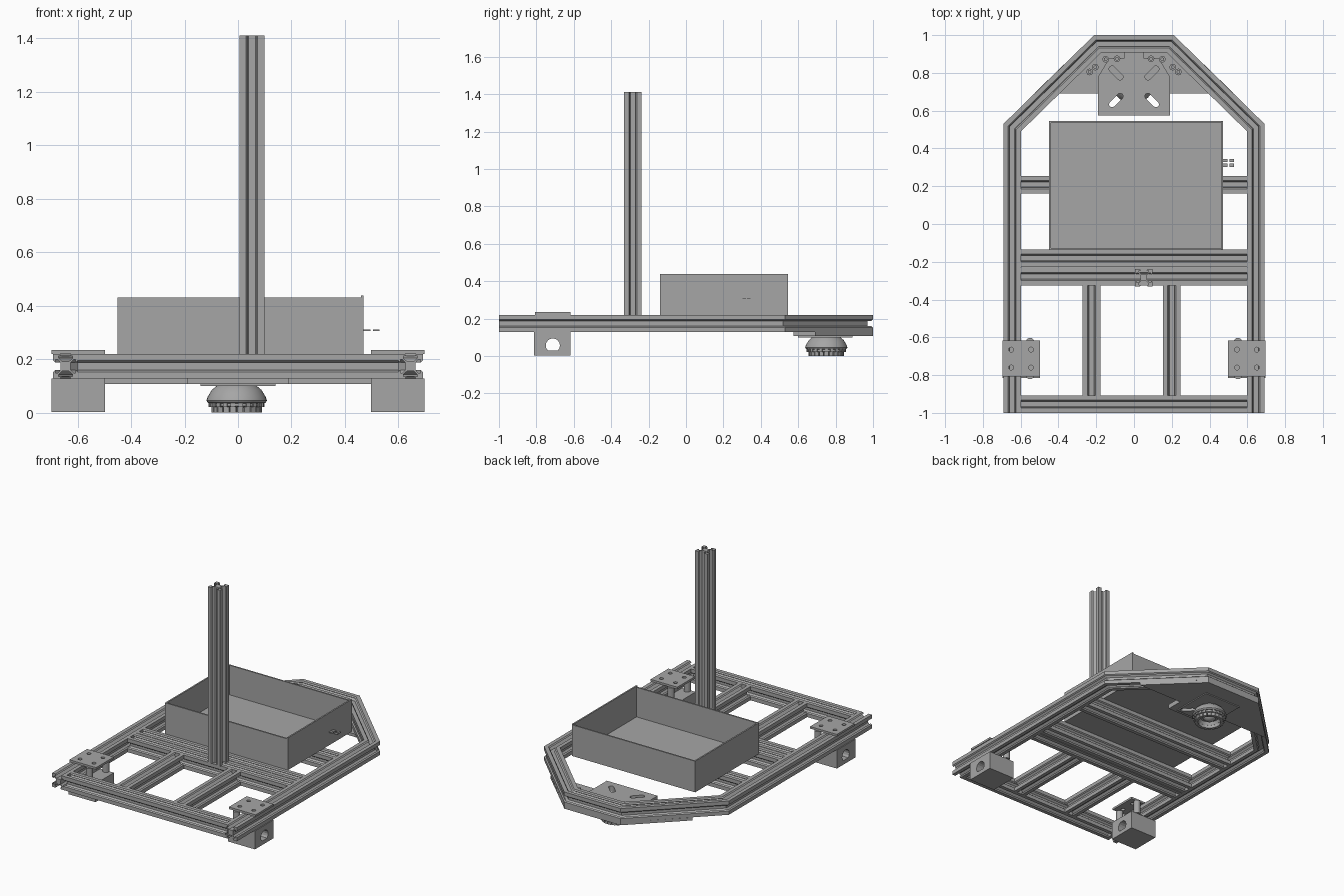
import bpy, bmesh, math
from mathutils import Vector, Matrix

if "Cube" in bpy.data.objects:
    bpy.data.objects.remove(bpy.data.objects["Cube"])

metal = bpy.data.materials.new("plain grey")
GREY = (0.38, 0.38, 0.38, 1)
metal.use_nodes = True
metal.diffuse_color = GREY
metal.node_tree.nodes["Principled BSDF"].inputs["Base Color"].default_value = GREY

HALF = 0.0465              # half width of a rail
MID = 0.1735               # height of the rail centres
LOW, HIGH = MID - HALF, MID + HALF


def finish(bm, name):
    bmesh.ops.recalc_face_normals(bm, faces=bm.faces)
    mesh = bpy.data.meshes.new(name)
    bm.to_mesh(mesh)
    bm.free()
    mesh.materials.append(metal)
    obj = bpy.data.objects.new(name, mesh)
    bpy.context.collection.objects.link(obj)
    return obj


def add_box(bm, x0, x1, y0, y1, z0, z1):
    size = Matrix.Diagonal((x1 - x0, y1 - y0, z1 - z0, 1))
    place = Matrix.Translation(((x0 + x1) / 2, (y0 + y1) / 2, (z0 + z1) / 2))
    bmesh.ops.create_cube(bm, size=1, matrix=place @ size)


def slot_profile():
    """Square rail section with a flared slot in each side."""
    side = [(1, -.46), (.82, -.31), (.82, -.55), (.65, -.55), (.39, -.285)]
    side += [(x, -y) for x, y in reversed(side)] + [(1, 1)]
    points = []
    for turn in range(4):
        spin = Matrix.Rotation(turn * math.pi / 2, 2)
        points += [spin @ Vector(p) * HALF for p in side]
    return points


def rail(name, path):
    """Sweep the slotted section along a path with mitred corners."""
    path = [Vector(p) for p in path]
    steps = [(b - a).normalized() for a, b in zip(path, path[1:])]
    up = Vector((0, 0, 1)) if abs(steps[0].z) < .5 else Vector((0, 1, 0))
    bm = bmesh.new()
    rings = []
    for i, point in enumerate(path):
        before, after = steps[max(i - 1, 0)], steps[min(i, len(steps) - 1)]
        along = (before + after).normalized()
        across = along.cross(up) / along.dot(after)
        rings.append([bm.verts.new(point + across * u + up * v)
                      for u, v in slot_profile()])
    n = len(rings[0])
    for a, b in zip(rings, rings[1:]):
        for k in range(n):
            bm.faces.new((a[k], a[(k + 1) % n], b[(k + 1) % n], b[k]))
    bm.faces.new(rings[0])
    bm.faces.new(rings[-1])
    return finish(bm, name)


def prism(name, loops, low, high, sideways=False):
    """Extrude an outline with holes, along z or along x."""
    bm = bmesh.new()
    for loop in loops:
        verts = [bm.verts.new((low, u, v) if sideways else (u, v, low)) for u, v in loop]
        for a, b in zip(verts, verts[1:] + verts[:1]):
            bm.edges.new((a, b))
    bmesh.ops.triangle_fill(bm, edges=bm.edges[:], use_beauty=True)
    new = bmesh.ops.extrude_face_region(bm, geom=bm.faces[:])["geom"]
    shift = Vector((high - low, 0, 0) if sideways else (0, 0, high - low))
    bmesh.ops.translate(bm, vec=shift, verts=[g for g in new if isinstance(g, bmesh.types.BMVert)])
    return finish(bm, name)


def rect(x0, x1, y0, y1):
    return [(x0, y0), (x1, y0), (x1, y1), (x0, y1)]


def ring(x, y, r, n=16):
    return [(x + r * math.cos(2 * math.pi * k / n), y + r * math.sin(2 * math.pi * k / n))
            for k in range(n)]


def slot(x, y, angle, length=.03, r=.016):
    """Outline of a round-ended slot."""
    out = []
    for k in range(14):
        turn = math.pi * (k % 7) / 6 - math.pi / 2 + (math.pi if k > 6 else 0)
        shift = length if k < 7 else -length
        p = Matrix.Rotation(angle, 2) @ Vector((shift + r * math.cos(turn), r * math.sin(turn)))
        out.append((x + p.x, y + p.y))
    return out


# Outer frame with the angled nose, one mitred rail
half_path = [(.645, -1, MID), (.645, .51, MID), (.192, .9535, MID)]
rail("outer_frame", half_path + [(-x, y, z) for x, y, z in reversed(half_path)])

# Cross rails, short lengthwise rails and the post
for name, y in (("front_rail", -.9535), ("post_rail", -.278),
                ("middle_rail", -.181), ("rear_rail", .208)):
    rail(name, [(-.6, y, MID), (.6, y, MID)])
for name, x in (("right_floor_rail", -.225), ("left_floor_rail", .2)):
    rail(name, [(x, -.907, MID), (x, -.3245, MID)])
rail("post", [(.052, -.284, HIGH), (.052, -.284, 1.41)])

# Open tray, with one wall slightly taller
bm = bmesh.new()
x0, x1, y0, y1, top, wall = -.45, .47, -.138, .545, .43, .01
add_box(bm, x0, x1, y0, y1, HIGH, HIGH + wall)
add_box(bm, x0, x0 + wall, y0, y1, HIGH, top)
add_box(bm, x1 - wall, x1, y0, y1, HIGH, top + .008)
add_box(bm, x0, x1, y0, y0 + wall, HIGH, top)
add_box(bm, x0, x1, y1 - wall, y1, HIGH, top)
finish(bm, "tray")

# Connector pins beside the tray
bm = bmesh.new()
for x in (.47, .505):
    for y in (.302, .327):
        add_box(bm, x, x + .025, y, y + .018, .306, .311)
finish(bm, "tray_pins")

# Nose plate and slotted caster mount under the frame
low_slots = [slot(s * .095, .655, s * -math.pi / 4) for s in (-1, 1)]
high_slots = [slot(s * .095, .8, s * math.pi / 4) for s in (-1, 1)]
nose = [(-.19, .575), (.19, .575), (.19, .69), (.53, .69), (.21, 1), (-.21, 1),
        (-.53, .69), (-.19, .69)]
prism("nose_plate", [nose] + low_slots, .107, LOW)
mount = [(-.19, .575), (.19, .575), (.19, .78), (.13, .88), (.05, .88), (.05, .91),
         (-.05, .91), (-.05, .88), (-.13, .88), (-.19, .78)]
prism("slotted_mount", [mount] + low_slots + high_slots, LOW, LOW + .012)
prism("caster_plate", [rect(-.14, .14, .6, .89)] + low_slots, .1, .107)

# Small bolts along the inner edge of the nose
bm = bmesh.new()
for s in (-1, 1):
    for x, y in ((.235, .805), (.205, .83), (.15, .872), (.09, .875)):
        for r, z, h in ((.018, LOW + .01, .02), (.01, LOW + .03, .02)):
            bmesh.ops.create_cone(bm, cap_ends=True, segments=8, radius1=r, radius2=r, depth=h,
                                  matrix=Matrix.Translation((s * x, y, z)))
finish(bm, "nose_bolts")

# Caster: turned bowl, studded roller ring and centre ball
CENTRE = Matrix.Translation((-.005, .75, 0))
bm = bmesh.new()
outline = [(0, .1), (.075, .1), (.093, .085), (.108, .06), (.113, .045), (.108, .037),
           (.1, .035), (.1, .024), (.09, .02), (.072, .02), (.062, .04), (0, .04)]
verts = [bm.verts.new((r, 0, z)) for r, z in outline]
edges = [bm.edges.new(pair) for pair in zip(verts, verts[1:])]
bmesh.ops.spin(bm, geom=verts + edges, cent=(0, 0, 0), axis=(0, 0, 1),
               angle=2 * math.pi, steps=40)
bmesh.ops.remove_doubles(bm, verts=bm.verts, dist=.0005)
bmesh.ops.create_uvsphere(bm, u_segments=24, v_segments=12, radius=.048,
                          matrix=Matrix.Translation((0, 0, .056)))
bmesh.ops.transform(bm, matrix=CENTRE, verts=bm.verts)
bowl = finish(bm, "caster_bowl")
bpy.ops.object.select_all(action='DESELECT')
bowl.select_set(True)
bpy.context.view_layer.objects.active = bowl
bpy.ops.object.shade_smooth_by_angle(angle=math.radians(30))

bm = bmesh.new()
for k in range(22):
    spin = Matrix.Rotation(2 * math.pi * k / 22, 4, 'Z')
    for r, z, size in ((.097, .029, .016), (.083, .011, .022)):
        bmesh.ops.create_cube(bm, size=size, matrix=CENTRE @ spin @ Matrix.Translation((r, 0, z)))
finish(bm, "caster_studs")

# Wheel mounts: bored block below and drilled plate above each side rail
for side, s in (("right", -1), ("left", 1)):
    bore = [(y, max(z, .03)) for y, z in ring(-.712, .056, .038)]
    a, b = sorted((s * .497, s * .697))
    block = rect(-.814, -.617, 0.003, LOW)
    prism(side + "_wheel_block", [block, bore], a, b, sideways=True)
    holes = [ring(s * x, y, .013, 12) for x in (.545, .65) for y in (-.665, -.76)]
    prism(side + "_clamp_plate", [rect(a, b, -.807, -.617)] + holes, HIGH, HIGH + .014)
    bm = bmesh.new()
    for y in (-.625, -.8):
        bmesh.ops.create_cone(bm, cap_ends=True, segments=16, radius1=.022, radius2=.022,
                              depth=HIGH - LOW, matrix=Matrix.Translation((s * .55, y, MID)))
    finish(bm, side + "_clamp_spacers")
